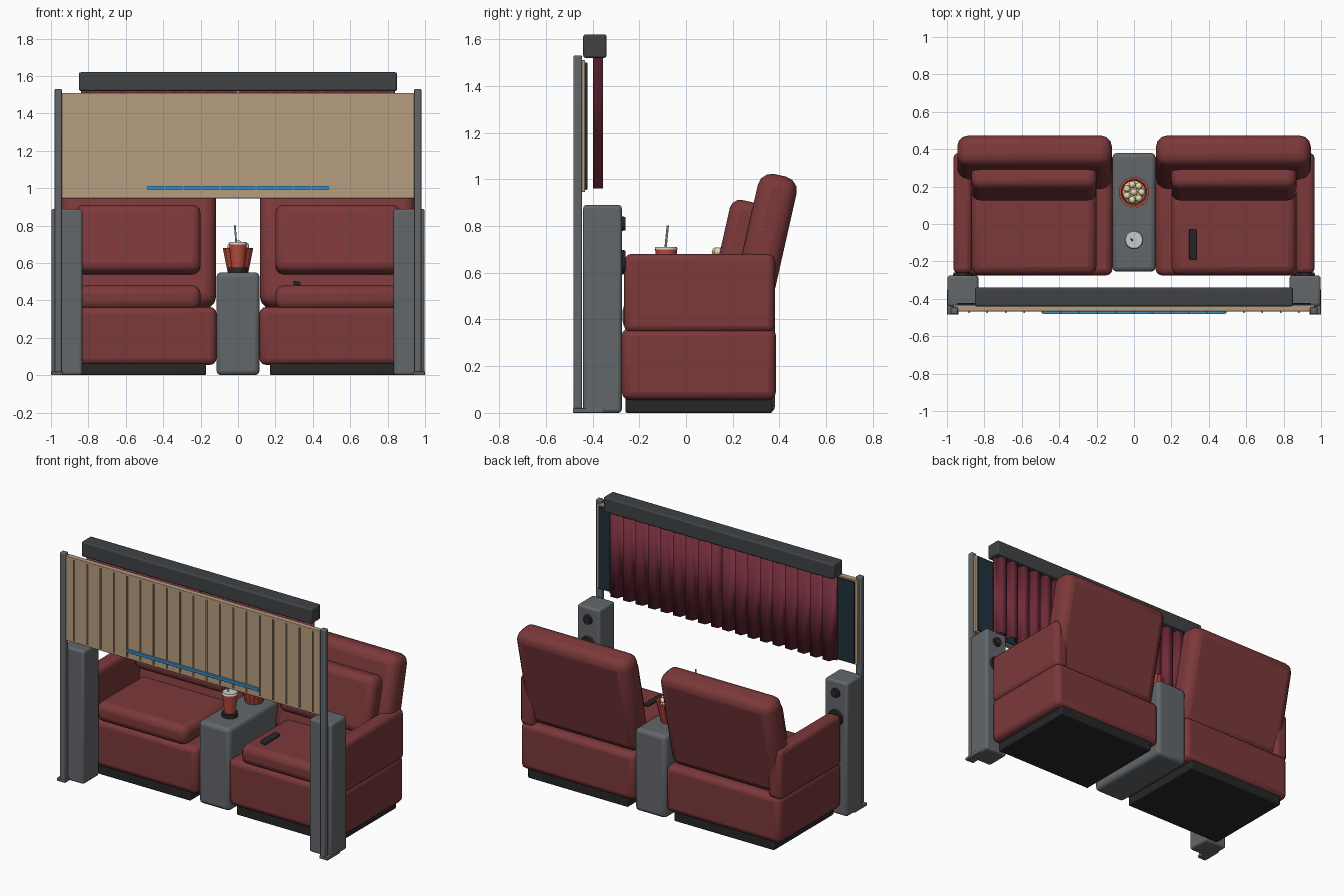
import bpy, bmesh, math

if "Cube" in bpy.data.objects:
    bpy.data.objects.remove(bpy.data.objects["Cube"])


def mat(name, r, g, b):
    m = bpy.data.materials.new(name)
    m.diffuse_color = (r, g, b, 1)
    m.use_nodes = True
    m.node_tree.nodes["Principled BSDF"].inputs["Base Color"].default_value = m.diffuse_color
    return m


RED = mat("red_leather", 0.20, 0.04, 0.042)
CURTAIN = mat("curtain_red", 0.16, 0.025, 0.042)
TAN = mat("wood_tan", 0.47, 0.34, 0.21)
GREY = mat("mid_grey", 0.125, 0.135, 0.145)
DARK = mat("dark_grey", 0.05, 0.055, 0.06)
BLACK = mat("black", 0.02, 0.02, 0.022)
NAVY = mat("screen_navy", 0.015, 0.03, 0.045)
BLUE = mat("light_blue", 0.04, 0.28, 0.6)
CUP = mat("cup_red", 0.5, 0.07, 0.045)
CORN = mat("popcorn", 0.8, 0.7, 0.42)
LID = mat("lid_white", 0.65, 0.65, 0.65)


def finish(o, name, material):
    o.name = o.data.name = name
    o.data.materials.append(material)
    bpy.ops.object.select_all(action='DESELECT')
    o.select_set(True)
    bpy.context.view_layer.objects.active = o
    bpy.ops.object.shade_smooth_by_angle(angle=math.radians(35))
    return o


def box(name, material, x, y, z, bevel=0.0, rot=(0, 0, 0), seg=3):
    """Rounded box given by its (min, max) range on each axis."""
    bpy.ops.mesh.primitive_cube_add(size=1)
    o = bpy.context.object
    for v in o.data.vertices:
        v.co = [c * (r[1] - r[0]) for c, r in zip(v.co, (x, y, z))]
    o.location = [(r[0] + r[1]) / 2 for r in (x, y, z)]
    o.rotation_euler = rot
    finish(o, name, material)
    if bevel:
        b = o.modifiers.new("round", 'BEVEL')
        b.width, b.segments = bevel, seg
    return o


def cone(name, material, loc, r1, r2, depth, rot=(0, 0, 0), sides=24):
    bpy.ops.mesh.primitive_cone_add(vertices=sides, radius1=r1, radius2=r2,
                                    depth=depth, location=loc, rotation=rot)
    return finish(bpy.context.object, name, material)


def mesh(name, material, verts, faces):
    me = bpy.data.meshes.new(name)
    me.from_pydata(verts, [], faces)
    o = bpy.data.objects.new(name, me)
    bpy.context.collection.objects.link(o)
    return finish(o, name, material)


def span(s, a, b):
    """x range on the left (s=-1) or right (s=1) side."""
    return tuple(sorted((s * a, s * b)))


tilt = (math.radians(-12.7), 0, 0)
for s, side in ((-1, "left"), (1, "right")):
    # recliner seat
    box(side + "_plinth", BLACK, span(s, 0.17, 0.91), (-0.26, 0.37), (0, 0.07), 0.008)
    box(side + "_seat_base", RED, span(s, 0.115, 0.96), (-0.275, 0.385), (0.055, 0.365), 0.035)
    box(side + "_seat_cushion", RED, span(s, 0.2, 0.868), (-0.272, 0.24), (0.35, 0.48), 0.045)
    box(side + "_armrest", RED, span(s, 0.865, 0.966), (-0.265, 0.38), (0.345, 0.68), 0.03)
    box(side + "_backrest", RED, span(s, 0.118, 0.945), (0.245, 0.415), (0.355, 1.025), 0.06, tilt)
    box(side + "_back_cushion", RED, span(s, 0.2, 0.868), (0.155, 0.295), (0.54, 0.91), 0.045, tilt)

    # speaker tower with two drivers facing the seats
    box(side + "_speaker", GREY, span(s, 0.832, 0.998), (-0.44, -0.275), (0, 0.89), 0.015)
    face = (-math.pi / 2, 0, 0)
    for part, z, r in (("tweeter", 0.81, 0.032), ("woofer", 0.645, 0.055)):
        cone(f"{side}_{part}", BLACK, (s * 0.915, -0.27, z), r, r * 0.9, 0.02, face)
        cone(f"{side}_{part}_cap", DARK, (s * 0.915, -0.262, z), r * 0.55, r * 0.3, 0.008, face)

    # screen post and foot
    box(side + "_post", GREY, span(s, 0.942, 0.98), (-0.482, -0.445), (0, 1.53), 0.006)
    box(side + "_post_foot", GREY, span(s, 0.938, 1.0), (-0.484, -0.35), (0, 0.02), 0.004)

    # pleated curtain half
    pts, x0, w, n = [], 0.006, 0.834, 9
    for i in range(n):
        for t, y in ((0, -0.396), (0.14, -0.36), (0.62, -0.357), (0.78, -0.396)):
            pts.append((s * (x0 + w * (i + t) / n), y))
    pts.append((s * (x0 + w), -0.396))
    k = len(pts)
    verts = [(x, y, z) for z in (0.96, 1.53) for x, y in pts]
    o = mesh(side + "_curtain", CURTAIN, verts,
             [(i, i + 1, k + i + 1, k + i) for i in range(k - 1)])
    sol = o.modifiers.new("cloth", 'SOLIDIFY')
    sol.thickness, sol.offset = 0.006, 0

# screen: wooden back with battens, dark picture surface, light strip
box("screen_back", TAN, (-0.965, 0.965), (-0.468, -0.432), (0.945, 1.51), 0.004)
box("screen_surface", NAVY, (-0.945, 0.945), (-0.434, -0.422), (0.955, 1.5), 0.004)
for i in range(-9, 10):
    box("screen_batten", TAN, (i * 0.098 - 0.004, i * 0.098 + 0.004),
        (-0.475, -0.466), (0.96, 1.495))
box("light_strip", BLUE, (-0.49, 0.49), (-0.482, -0.466), (0.992, 1.012), 0.003)
box("curtain_valance", DARK, (-0.85, 0.85), (-0.44, -0.34), (1.52, 1.62), 0.01)

# centre console
box("console", GREY, (-0.115, 0.115), (-0.255, 0.38), (0, 0.55), 0.025)

# drink with holder, lid and straw
cone("cup_holder", BLACK, (0, -0.085, 0.56), 0.05, 0.05, 0.03)
cone("drink_cup", CUP, (0, -0.085, 0.632), 0.034, 0.047, 0.135)
cone("cup_lid", LID, (0, -0.085, 0.705), 0.05, 0.045, 0.012)
cone("straw", LID, (-0.013, -0.083, 0.752), 0.005, 0.005, 0.1, (-0.1, -0.08, 0), 10)

# fluted popcorn bucket
n, verts = 32, []
for r, z in ((0.056, 0.548), (0.083, 0.68), (0.07, 0.68), (0.065, 0.655)):
    for i in range(n):
        a, q = 2 * math.pi * i / n, r * (1 if i % 2 else 0.95)
        verts.append((q * math.cos(a), 0.17 + q * math.sin(a), z))
faces = [(j * n + i, j * n + (i + 1) % n, (j + 1) * n + (i + 1) % n, (j + 1) * n + i)
         for j in range(3) for i in range(n)]
faces += [tuple(range(n))[::-1], tuple(range(3 * n, 4 * n))]
mesh("popcorn_bucket", CUP, verts, faces)
for i in range(8):
    a, r = 2 * math.pi * i / 7, 0.042 if i < 7 else 0
    bpy.ops.mesh.primitive_ico_sphere_add(
        subdivisions=2, radius=0.019,
        location=(r * math.cos(a), 0.17 + r * math.sin(a), 0.69 if r else 0.703))
    finish(bpy.context.object, "popcorn_piece", CORN)
cone("popcorn_fill", CORN, (0, 0.17, 0.67), 0.062, 0.04, 0.03)

# remote control on the right seat
box("remote", BLACK, (0.295, 0.335), (-0.19, -0.03), (0.482, 0.502), 0.006, (0, 0.2, 0))
